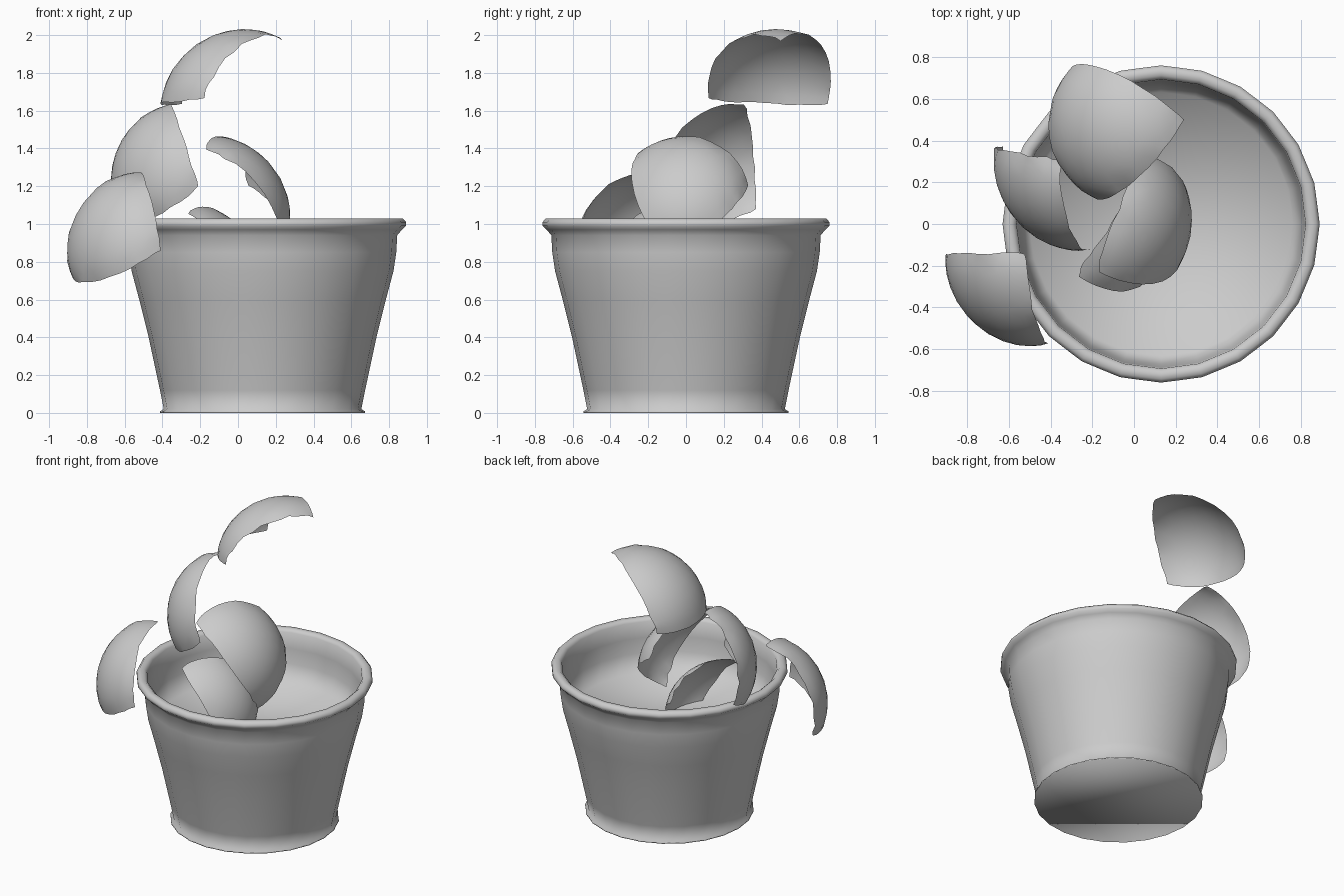
import bpy, bmesh, math, random
from mathutils import Vector

random.seed(4)
cube = bpy.data.objects.get("Cube")
if cube:
    bpy.data.objects.remove(cube)

grey = bpy.data.materials.new("plain_grey")
grey.use_nodes = True
colour = (0.6, 0.6, 0.6, 1)
grey.diffuse_color = colour
grey.node_tree.nodes["Principled BSDF"].inputs["Base Color"].default_value = colour


def finish(name, bm):
    mesh = bpy.data.meshes.new(name)
    bm.to_mesh(mesh)
    bm.free()
    mesh.materials.append(grey)
    mesh.shade_smooth()
    obj = bpy.data.objects.new(name, mesh)
    bpy.context.collection.objects.link(obj)


def lathe(name, profile, segments, centre_x, wobble):
    """Spin a (radius, height) profile; closes both ends with caps."""
    bm = bmesh.new()
    rings = []
    for radius, z in profile:
        ring = []
        for i in range(segments):
            a = math.tau * i / segments
            r = radius + wobble * (-1) ** i
            ring.append(bm.verts.new((centre_x + r * math.cos(a), r * math.sin(a), z)))
        rings.append(ring)
    for low, high in zip(rings, rings[1:]):
        for i in range(segments):
            j = (i + 1) % segments
            bm.faces.new((low[i], low[j], high[j], high[i]))
    bm.faces.new(rings[0][::-1])
    bm.faces.new(rings[-1])
    finish(name, bm)


def shell_piece(name, corners, bow, steps=14, depth=0.23, swell=0.08):
    """Eighth of a hollow ball; the edge facing the first corner bows out."""
    a, b, c = (Vector(p) for p in corners)
    normal = (b - a).cross(c - a).normalized()
    centre = (a + b + c) / 3 - normal * depth
    arms = [p - centre for p in (a, b, c)]
    bm = bmesh.new()
    grid = {}
    for i in range(steps + 1):
        for j in range(steps + 1 - i):
            u, v, w = i / steps, j / steps, (steps - i - j) / steps
            length = sum(k * arm.length for k, arm in zip((u, v, w), arms))
            length *= 1 + swell * (1 - u * u - v * v - w * w)
            lean = u - bow * 4 * v * w
            ray = arms[0] * lean + arms[1] * v + arms[2] * w
            point = ray.normalized() * length
            if min(u, v, w) == 0:
                point += normal * random.uniform(-0.008, 0.008)
            grid[i, j] = bm.verts.new(centre + point)
    for i in range(steps):
        for j in range(steps - i):
            bm.faces.new((grid[i, j], grid[i + 1, j], grid[i, j + 1]))
            if i + j < steps - 1:
                bm.faces.new((grid[i + 1, j], grid[i + 1, j + 1], grid[i, j + 1]))
    bmesh.ops.recalc_face_normals(bm, faces=bm.faces)
    finish(name, bm)


# Tapered tub with a flared foot, rolled rim and raised inner floor
tub_profile = [
    (0.54, 0), (0.54, 0.008), (0.52, 0.02), (0.54, 0.12), (0.6, 0.4),
    (0.65, 0.6), (0.69, 0.75), (0.705, 0.85), (0.71, 0.94), (0.735, 0.97),
    (0.757, 0.99), (0.757, 1.01), (0.74, 1.028), (0.71, 1.028),
    (0.69, 1.01), (0.685, 0.9), (0.67, 0.8), (0.63, 0.68),
]
lathe("tub", tub_profile, 48, 0.13, 0.003)

# Curved shell fragments tumbling into the tub, highest first
pieces = {
    "top_shell": (0.1, [(0.24, 0.5, 1.97), (-0.3, 0.75, 1.64), (-0.18, 0.12, 1.67)]),
    "upper_shell": (0.12, [(-0.35, 0.31, 1.63), (-0.63, 0.37, 1.08), (-0.21, -0.12, 1.2)]),
    "outer_shell": (0.1, [(-0.52, -0.14, 1.27), (-0.88, -0.15, 0.73), (-0.41, -0.57, 0.86)]),
    "inner_shell": (0.12, [(0.2, -0.06, 0.82), (0.05, 0.33, 1.2), (-0.17, -0.23, 1.39)]),
    "sunken_shell": (0.12, [(0.05, -0.13, 0.5), (0, 0.17, 0.84), (-0.27, -0.25, 1.05)]),
}
for name, (bow, corners) in pieces.items():
    shell_piece(name, corners, bow)
